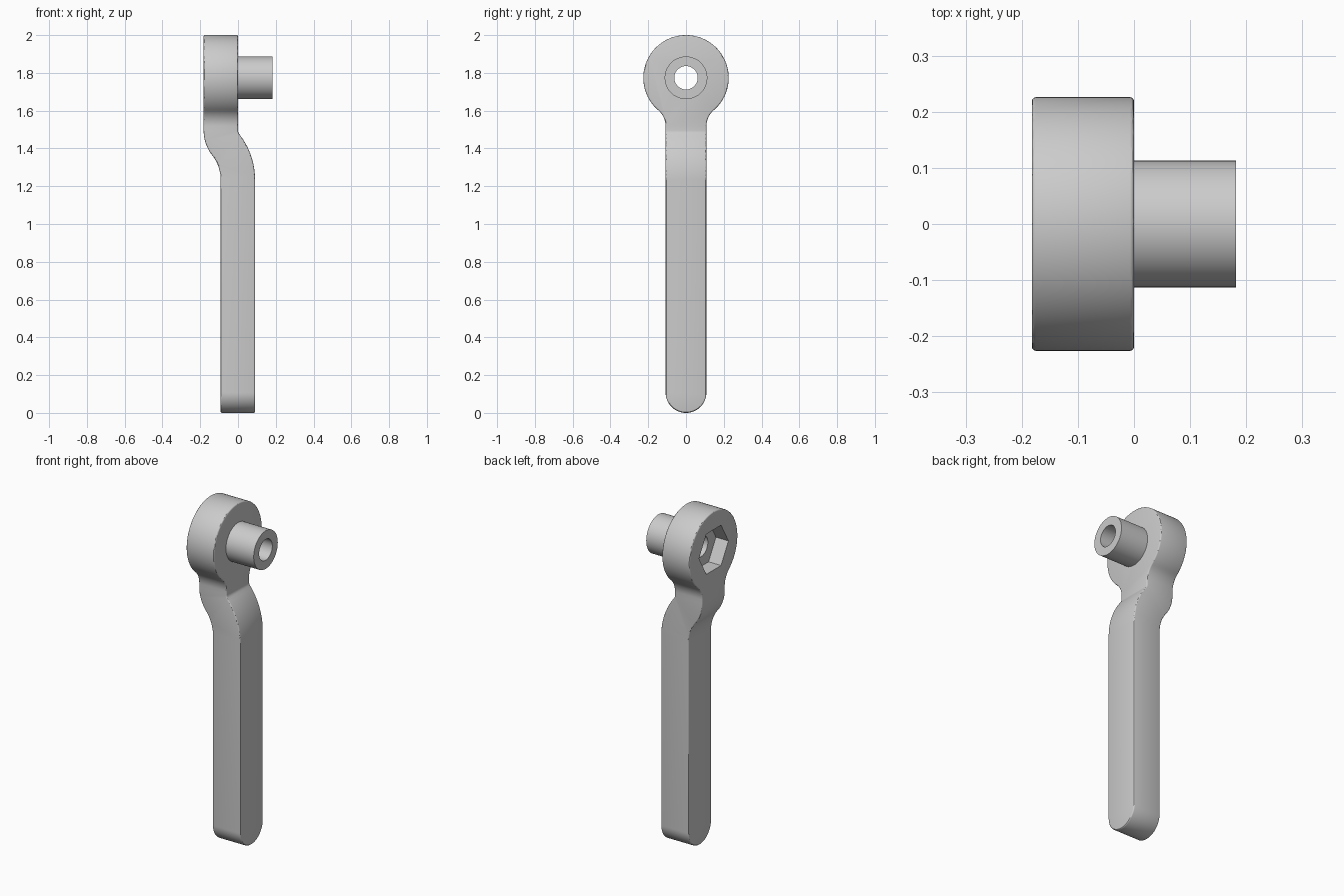
import bpy, bmesh, math
from math import sqrt, cos, pi
from mathutils import Matrix

if "Cube" in bpy.data.objects:
    bpy.data.objects.remove(bpy.data.objects["Cube"], do_unlink=True)

grey = bpy.data.materials.new("grey_metal")
grey.use_nodes = True
colour = (0.6, 0.6, 0.6, 1)
grey.diffuse_color = colour
grey.node_tree.nodes["Principled BSDF"].inputs["Base Color"].default_value = colour

HEAD_Z, HEAD_R = 1.774, 0.226
HALF_W, FILLET = 0.108, 0.11
FILLET_Z = HEAD_Z - sqrt((HEAD_R + FILLET) ** 2 - (HALF_W + FILLET) ** 2)
TANGENT_Z = HEAD_Z - HEAD_R * (HEAD_Z - FILLET_Z) / (HEAD_R + FILLET)
LOW, HIGH = 1.235, 1.495          # ends of the neck bend


def arc(radius, d):
    return sqrt(max(radius * radius - d * d, 0))


def half_width(z):
    if z < HALF_W:
        return arc(HALF_W, HALF_W - z)
    if z <= FILLET_Z:
        return HALF_W
    if z < TANGENT_Z:
        return HALF_W + FILLET - arc(FILLET, z - FILLET_Z)
    return arc(HEAD_R, z - HEAD_Z)


def bend(z, split, lower_r, upper_r):
    """Two tangent arcs joining the handle to the head."""
    z = min(max(z, LOW), HIGH)
    if z < split:
        return -0.3 + arc(lower_r, z - LOW)
    return 0.03 - arc(upper_r, HIGH - z)


def spread(a, b, n):
    return [a + (b - a) * i / n for i in range(n)]


def add_object(name, bm):
    bmesh.ops.recalc_face_normals(bm, faces=bm.faces[:])
    mesh = bpy.data.meshes.new(name)
    bm.to_mesh(mesh)
    bm.free()
    mesh.materials.append(grey)
    obj = bpy.data.objects.new(name, mesh)
    bpy.context.collection.objects.link(obj)
    return obj


def rod(name, radius, x0, x1, sides):
    """Prism along x through the head centre, with corners on the y axis."""
    bm = bmesh.new()
    bmesh.ops.create_cone(bm, cap_ends=True, segments=sides, radius1=radius,
                          radius2=radius, depth=x1 - x0)
    turn = Matrix.Rotation(pi / 2, 4, 'Y')
    move = Matrix.Translation(((x0 + x1) / 2, 0, HEAD_Z))
    bmesh.ops.transform(bm, matrix=move @ turn, verts=bm.verts[:])
    return add_object(name, bm)


# Lever: rows of rectangles lofted from the rounded foot to the top of the head
start = math.acos((TANGENT_Z - HEAD_Z) / HEAD_R)
levels = [HALF_W * (1 - cos(a)) for a in spread(0, pi / 2, 16)]
levels += [HALF_W] + spread(LOW, HIGH, 40) + [HIGH] + spread(FILLET_Z, TANGENT_Z, 10)
levels += [HEAD_Z + HEAD_R * cos(a) for a in spread(start, 0, 48)] + [HEAD_Z + HEAD_R]

bm = bmesh.new()
rows = []
for z in levels:
    w = half_width(z)
    l, r = bend(z, 1.365, 0.208, 0.212), bend(z, 1.473, 0.39, 0.03)
    rows.append([bm.verts.new((x, y, z)) for x, y in ((l, -w), (r, -w), (r, w), (l, w))])
for a, b in zip(rows, rows[1:]):
    for i in range(4):
        j = (i + 1) % 4
        bm.faces.new((a[i], a[j], b[j], b[i]))
bmesh.ops.remove_doubles(bm, verts=bm.verts[:], dist=1e-5)
bmesh.ops.dissolve_limit(bm, angle_limit=0.004, verts=bm.verts[:], edges=bm.edges[:])
lever = add_object("lever", bm)
bevel = lever.modifiers.new("soft_rim", 'BEVEL')
bevel.width = 0.007
bevel.segments = 3
bevel.limit_method = 'ANGLE'
bevel.angle_limit = math.radians(45)
bevel.use_clamp_overlap = False

# Boss on the side of the head
boss = rod("boss", 0.113, -0.01, 0.182, 64)

# Through bore and hexagonal nut pocket
bore = rod("bore_cutter", 0.062, -0.4, 0.4, 48)
pocket = rod("pocket_cutter", 0.138, -0.4, -0.1, 6)
pocket.data.transform(Matrix.Translation((0, 0, -HEAD_Z)))
pocket.data.transform(Matrix.Rotation(pi / 2, 4, 'X') if abs(pocket.data.vertices[0].co.y) < 0.1 else Matrix())
pocket.data.transform(Matrix.Translation((0, 0, HEAD_Z)))
for obj, cutters in ((lever, (bore, pocket)), (boss, (bore,))):
    for cutter in cutters:
        cut = obj.modifiers.new("cut", 'BOOLEAN')
        cut.operation = 'DIFFERENCE'
        cut.solver = 'EXACT'
        cut.object = cutter

# Apply the cuts, drop the cutters, shade smoothly
for obj in (lever, boss):
    bpy.ops.object.select_all(action='DESELECT')
    obj.select_set(True)
    bpy.context.view_layer.objects.active = obj
    for mod in list(obj.modifiers):
        bpy.ops.object.modifier_apply(modifier=mod.name)
    bpy.ops.object.shade_smooth_by_angle(angle=math.radians(30))
for cutter in (bore, pocket):
    bpy.data.objects.remove(cutter, do_unlink=True)
